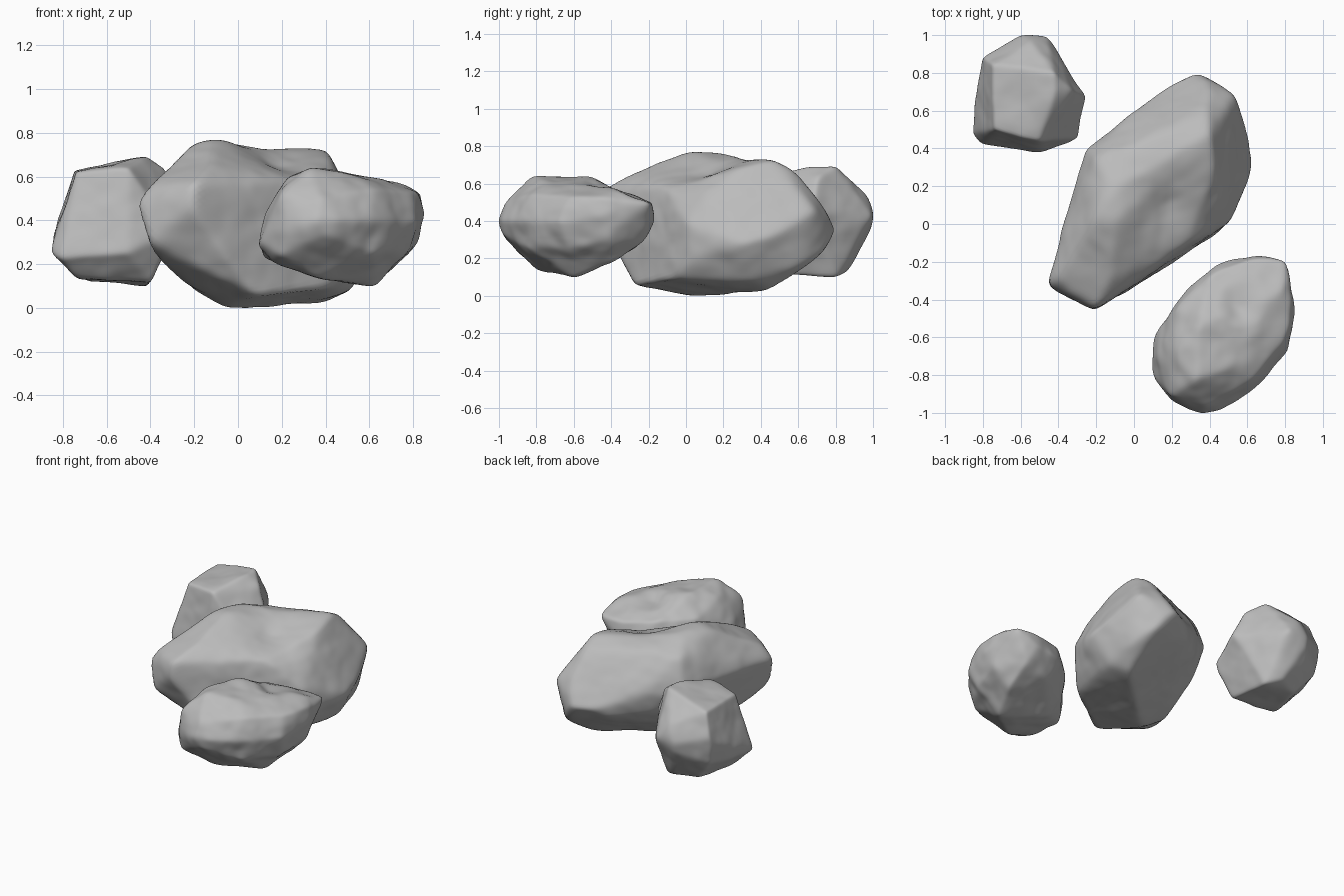
import bpy
import bmesh
from mathutils import Vector, noise

default_cube = bpy.data.objects.get("Cube")
if default_cube:
    bpy.data.objects.remove(default_cube, do_unlink=True)

# One plain stone colour
stone = bpy.data.materials.new("grey stone")
stone.use_nodes = True
stone_colour = (0.5, 0.5, 0.5, 1)
stone.diffuse_color = stone_colour
stone.node_tree.nodes["Principled BSDF"].inputs["Base Color"].default_value = stone_colour


def bounds(points):
    low = Vector([min(p[axis] for p in points) for axis in range(3)])
    high = Vector([max(p[axis] for p in points) for axis in range(3)])
    return low, high


def hull_planes(corners, centre):
    """Facet normals and distances of the convex block around the corners."""
    bm = bmesh.new()
    for corner in corners:
        bm.verts.new(corner)
    bmesh.ops.convex_hull(bm, input=bm.verts[:])
    bmesh.ops.dissolve_limit(bm, angle_limit=0.12, verts=bm.verts[:], edges=bm.edges[:])
    bm.normal_update()
    planes = []
    for face in bm.faces:
        normal = face.normal.copy()
        distance = normal.dot(face.calc_center_median() - centre)
        if distance < 0:
            normal, distance = -normal, -distance
        planes.append((normal, max(distance, 0.02)))
    bm.free()
    return planes


def make_rock(name, corners, sharpness, roughness, dents):
    """Wrap a sphere onto a faceted block, with worn edges and a rough skin."""
    corners = [Vector(c) for c in corners]
    low, high = bounds(corners)
    centre = (low + high) / 2
    planes = hull_planes(corners, centre)

    bm = bmesh.new()
    bmesh.ops.create_icosphere(bm, subdivisions=6, radius=1)
    for vert in bm.verts:
        direction = Vector(a * b for a, b in zip(vert.co, high - low)).normalized()
        total = sum(max(n.dot(direction) / d, 0) ** sharpness for n, d in planes)
        point = direction * total ** (-1 / sharpness)
        # Broad swells plus finer chips
        swell = noise.noise((point + centre) * 5)
        chips = noise.noise((point + centre) * 13)
        vert.co = point + direction * roughness * (swell + chips / 3)

    # Rounding the edges shrinks the block, so restore its full size
    now_low, now_high = bounds([v.co for v in bm.verts])
    for vert in bm.verts:
        for axis in range(3):
            share = (vert.co[axis] - now_low[axis]) / (now_high[axis] - now_low[axis])
            vert.co[axis] = low[axis] + share * (high[axis] - low[axis])

    # Hollows in the skin
    for x, y, z, radius, depth in dents:
        spot = Vector((x, y, z))
        for vert in bm.verts:
            near = max(1 - (vert.co - spot).length / radius, 0)
            vert.co += (centre - vert.co).normalized() * depth * near * near * (3 - 2 * near)

    for face in bm.faces:
        face.smooth = True
    mesh = bpy.data.meshes.new(name)
    bm.to_mesh(mesh)
    bm.free()
    mesh.materials.append(stone)
    rock = bpy.data.objects.new(name, mesh)
    bpy.context.collection.objects.link(rock)


# Large central boulder: crest, waist, underside, and the valley along its top
make_rock("large_boulder", [
    (-.2, .35, .67), (-.2, .05, .75), (-.1, 0, .77), (-.1, .2, .77), (.4, .47, .72),
    (.42, .25, .67), (.38, .56, .68), (-.12, -.3, .64), (-.38, -.28, .57),
    (.28, -.1, .58), (-.2, -.44, .56),
    (-.45, -.3, .48), (-.4, -.36, .3), (-.2, -.45, .45), (.5, 0, .38), (.5, .02, .18),
    (.62, .3, .28), (.59, .5, .34), (.53, .68, .45), (.33, .79, .35), (.38, .73, .48),
    (.2, .74, .35), (.12, .66, .28), (-.08, .5, .32), (-.1, .5, .5), (-.25, .4, .48),
    (-.36, -.25, .22), (-.05, -.2, .07), (.08, -.28, .05), (-.07, 0, 0), (-.2, .08, .09),
    (.4, -.07, .09), (.4, .43, .02), (.52, .35, .08), (.5, .6, .16), (.42, .72, .22),
    (-.22, .28, .25),
], 56, 0.01, [
    (.17, .15, .7, .32, .06),
])

# Blocky rock behind
make_rock("back_rock", [
    (-.74, .5, .62), (-.74, .85, .62), (-.42, .7, .69), (-.42, .8, .69), (-.5, .44, .63),
    (-.33, .7, .62), (-.85, .48, .24), (-.8, .42, .22), (-.8, .88, .45), (-.6, 1, .43),
    (-.46, .99, .42), (-.55, .97, .53), (-.26, .68, .45), (-.3, .46, .35),
    (-.5, .38, .25), (-.6, .99, .35), (-.44, .96, .38), (-.78, .86, .27),
    (-.75, .5, .14), (-.65, .8, .11), (-.5, .87, .13), (-.42, .8, .1), (-.4, .5, .11),
], 50, 0.01, [
    (-.6, .65, .64, .2, .012),
])

# Rounded, pitted rock in front: top, upper shoulder, waist, lower shoulder, base
make_rock("front_rock", [
    (.23, -.7, .6), (.33, -.82, .64), (.35, -.55, .64), (.5, -.75, .62),
    (.62, -.45, .58), (.78, -.35, .56),
    (.13, -.68, .44), (.2, -.9, .52), (.38, -.97, .5), (.6, -.84, .54), (.78, -.62, .53),
    (.84, -.4, .52), (.8, -.2, .49), (.62, -.19, .5), (.4, -.27, .53), (.22, -.45, .53),
    (.09, -.75, .28), (.1, -.8, .3), (.12, -.58, .33), (.28, -.34, .4), (.65, -.17, .4),
    (.85, -.42, .43), (.81, -.68, .4), (.62, -.88, .4), (.46, -.98, .4), (.35, -1, .4),
    (.47, -.2, .4), (.2, -.93, .4),
    (.4, -.98, .33), (.2, -.9, .24), (.62, -.84, .25), (.78, -.62, .25), (.81, -.4, .3),
    (.7, -.23, .29), (.5, -.28, .26), (.25, -.42, .26), (.13, -.6, .23),
    (.15, -.75, .2), (.35, -.8, .14), (.5, -.55, .11), (.62, -.6, .1), (.7, -.4, .17),
    (.3, -.5, .17),
], 64, 0.014, [
    (.57, -.42, .6, .14, .035), (.15, -.73, .26, .12, .02),
    (.6, -.86, .32, .12, .02), (.74, -.26, .54, .1, .015),
])
